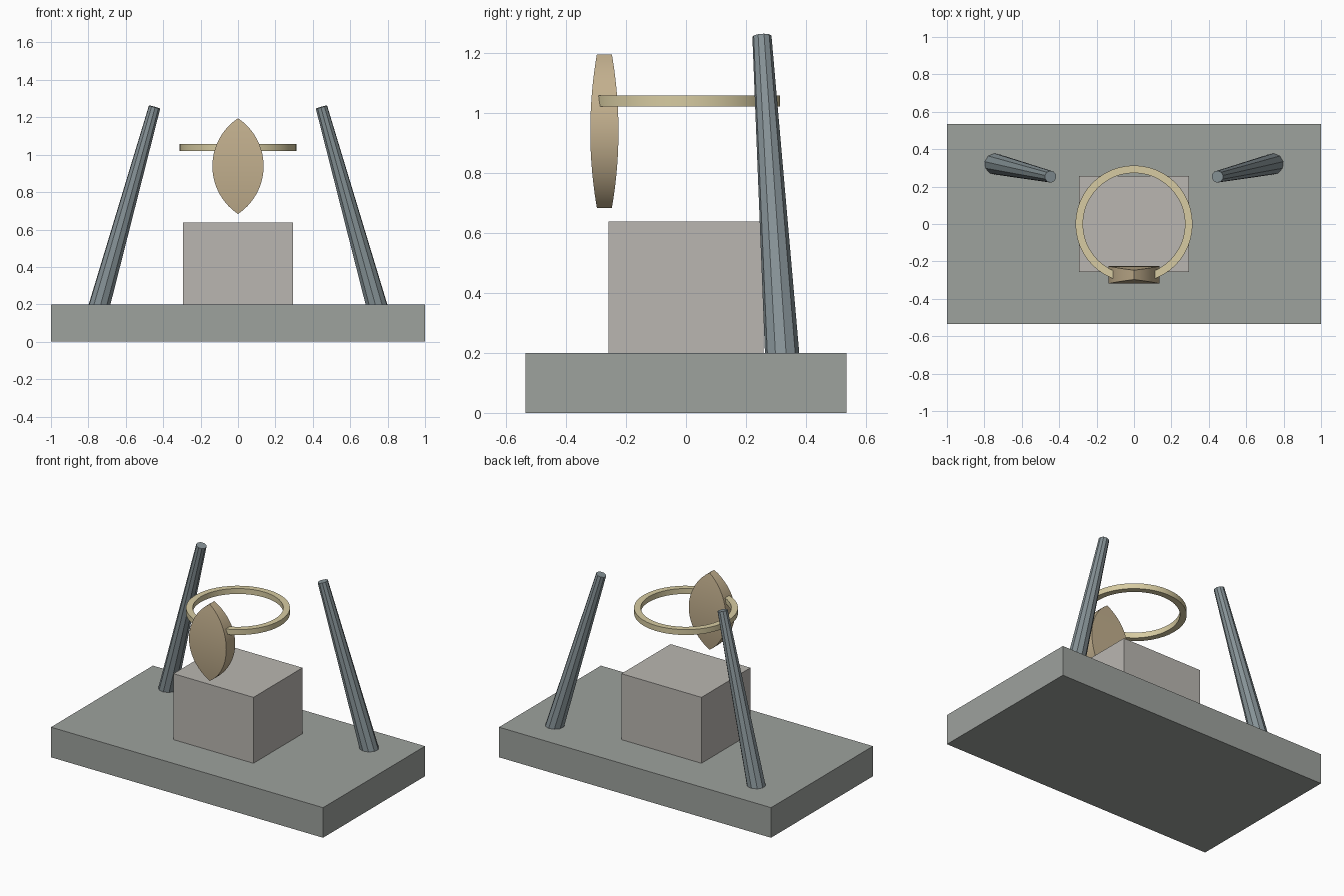
import bpy, bmesh, math
from mathutils import Vector

if "Cube" in bpy.data.objects:
    bpy.data.objects.remove(bpy.data.objects["Cube"])


def material(name, rgb):
    m = bpy.data.materials.new(name)
    m.diffuse_color = (*rgb, 1)
    m.use_nodes = True
    m.node_tree.nodes["Principled BSDF"].inputs["Base Color"].default_value = m.diffuse_color
    return m


stone = material("grey_stone", (0.34, 0.36, 0.34))
pale = material("pale_stone", (0.49, 0.47, 0.44))
steel = material("blue_grey", (0.24, 0.29, 0.31))
gold = material("pale_gold", (0.68, 0.60, 0.36))
tan = material("tan", (0.54, 0.43, 0.27))


def add_mesh(name, bm, mat, smooth=False):
    bmesh.ops.recalc_face_normals(bm, faces=bm.faces)
    me = bpy.data.meshes.new(name)
    bm.to_mesh(me)
    bm.free()
    ob = bpy.data.objects.new(name, me)
    bpy.context.collection.objects.link(ob)
    me.materials.append(mat)
    if smooth:
        bpy.ops.object.select_all(action='DESELECT')
        bpy.context.view_layer.objects.active = ob
        ob.select_set(True)
        bpy.ops.object.shade_smooth_by_angle(angle=math.radians(30))
    return ob


def box(name, sx, sy, z0, z1, mat):
    bm = bmesh.new()
    bmesh.ops.create_cube(bm, size=1)
    for v in bm.verts:
        v.co = (v.co.x * sx, v.co.y * sy, z0 + (v.co.z + 0.5) * (z1 - z0))
    return add_mesh(name, bm, mat)


def tapered_post(name, a, b, r0, r1, mat, sides=10):
    a, b = Vector(a), Vector(b)
    bm = bmesh.new()
    bmesh.ops.create_cone(bm, cap_ends=True, segments=sides, radius1=r0,
                          radius2=r1, depth=(b - a).length)
    ob = add_mesh(name, bm, mat)
    ob.location = (a + b) / 2
    ob.rotation_mode = 'QUATERNION'
    ob.rotation_quaternion = (b - a).to_track_quat('Z', 'Y')
    return ob


# base slab and central block
box("base_slab", 2.0, 1.07, 0.0, 0.2, stone)
box("centre_block", 0.588, 0.515, 0.2, 0.638, pale)

# leaning posts, foot slightly sunk in the slab
for side, s in (("left", -1), ("right", 1)):
    tapered_post(side + "_post", (s * 0.748, 0.322, 0.17),
                 (s * 0.446, 0.253, 1.255), 0.058, 0.032, steel)

# flat ring with a rectangular section
bm = bmesh.new()
N = 48
section = [(0.273, 1.021), (0.313, 1.021), (0.313, 1.057), (0.273, 1.057)]
loops = []
for i in range(N):
    t = 2 * math.pi * i / N
    loops.append([bm.verts.new((r * math.cos(t), r * math.sin(t), z))
                  for r, z in section])
for i in range(N):
    p, q = loops[i], loops[(i + 1) % N]
    for k in range(4):
        bm.faces.new((p[k], q[k], q[(k + 1) % 4], p[(k + 1) % 4]))
add_mesh("halo_ring", bm, gold, True)

# pointed leaf plate: two arcs in front view, thickest at mid height
bm = bmesh.new()
H, W, ZC, YC, LEVELS = 0.256, 0.137, 0.939, -0.272, 24
R = (H * H + W * W) / (2 * W)
rows = []
for i in range(LEVELS + 1):
    u = -1 + 2 * i / LEVELS
    w = max(0.0, math.sqrt(R * R - (u * H) ** 2) - (R - W))
    d = 0.025 + 0.022 * (1 - u * u)
    rows.append([bm.verts.new((x, YC + y, ZC + u * H)) for x, y in
                 ((-w, -d), (w, -d), (w, d), (-w, d))])
for p, q in zip(rows, rows[1:]):
    for k in range(4):
        bm.faces.new((p[k], p[(k + 1) % 4], q[(k + 1) % 4], q[k]))
bmesh.ops.remove_doubles(bm, verts=bm.verts, dist=1e-4)
add_mesh("leaf_plate", bm, tan, True)
